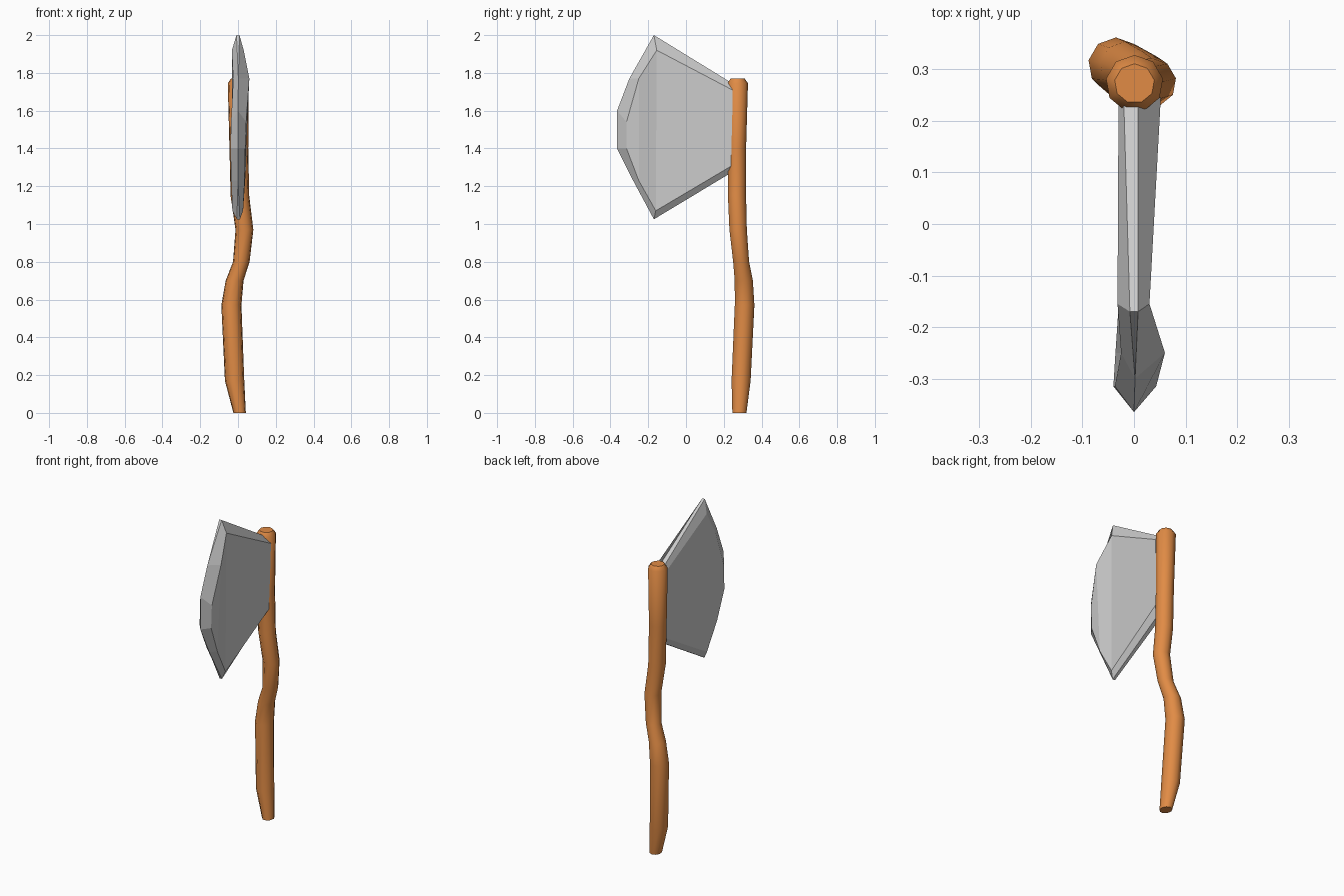
import bpy, bmesh, math

if "Cube" in bpy.data.objects:
    bpy.data.objects.remove(bpy.data.objects["Cube"])


def finish(bm, name):
    bmesh.ops.remove_doubles(bm, verts=bm.verts, dist=0.0005)
    bmesh.ops.recalc_face_normals(bm, faces=bm.faces)
    mesh = bpy.data.meshes.new(name)
    bm.to_mesh(mesh)
    bm.free()
    obj = bpy.data.objects.new(name, mesh)
    bpy.context.collection.objects.link(obj)
    return obj


def loft(name, rings):
    """Skin a list of equal-length point rings and cap both ends."""
    bm = bmesh.new()
    loops = [[bm.verts.new(p) for p in ring] for ring in rings]
    for a, b in zip(loops, loops[1:]):
        for i in range(len(a)):
            j = (i + 1) % len(a)
            bm.faces.new((a[i], a[j], b[j], b[i]))
    bm.faces.new(loops[0][::-1])
    bm.faces.new(loops[-1])
    return finish(bm, name)


# crooked wooden handle: z, x min, x max, y min, y max
sections = [
    (0.00, -0.025, 0.042, 0.243, 0.320),
    (0.17, -0.070, 0.034, 0.238, 0.342),
    (0.57, -0.089, 0.019, 0.255, 0.362),
    (0.70, -0.066, 0.030, 0.255, 0.354),
    (0.80, -0.027, 0.062, 0.247, 0.334),
    (0.97, -0.014, 0.082, 0.227, 0.322),
    (1.15, -0.040, 0.060, 0.219, 0.318),
    (1.40, -0.046, 0.055, 0.219, 0.318),
    (1.745, -0.055, 0.057, 0.217, 0.328),
    (1.77, -0.038, 0.040, 0.234, 0.311),
]
SIDES = 9
rings = []
for z, x0, x1, y0, y1 in sections:
    ring = []
    for i in range(SIDES):
        a = 2 * math.pi * i / SIDES + math.pi / 2
        ring.append(((x0 + x1) / 2 + (x1 - x0) / 2 * math.cos(a),
                     (y0 + y1) / 2 + (y1 - y0) / 2 * math.sin(a), z))
    rings.append(ring)
handle = loft("handle", rings)
wood = bpy.data.materials.new("wood")
wood.diffuse_color = (0.75, 0.26, 0.06, 1)
wood.use_nodes = True
wood.node_tree.nodes["Principled BSDF"].inputs["Base Color"].default_value = wood.diffuse_color
handle.data.materials.append(wood)
bpy.context.view_layer.objects.active = handle
handle.select_set(True)
bpy.ops.object.shade_smooth_by_angle(angle=math.radians(50))

# axe blade: rim outline (y, z, x left, x right), sharp where the x values meet
rim = [
    (0.245, 1.275, -0.015, 0.012), (-0.17, 1.025, -0.006, 0.010),
    (-0.28, 1.23, 0, 0), (-0.365, 1.40, 0, 0), (-0.365, 1.60, 0, 0),
    (-0.30, 1.77, 0.002, 0.002), (-0.17, 2.00, -0.008, 0.008),
    (0.245, 1.745, -0.020, 0.008),
]
# hammered side faces inside the rim: y, z, x left, x right
face = [
    (0.245, 1.31, -0.030, 0.043), (-0.16, 1.07, -0.030, 0.027),
    (-0.25, 1.23, -0.036, 0.035), (-0.315, 1.40, -0.040, 0.038),
    (-0.315, 1.54, -0.037, 0.043), (-0.25, 1.77, -0.025, 0.060),
    (-0.155, 1.92, -0.032, 0.030), (0.245, 1.71, -0.030, 0.052),
]


def side(outline, k):
    return [(p[k], p[0], p[1]) for p in outline]


bm = bmesh.new()
loops = [[bm.verts.new(c) for c in r]
         for r in (side(face, 2), side(rim, 2), side(rim, 3), side(face, 3))]
for a, b in zip(loops, loops[1:]):
    for i in range(len(a)):
        j = (i + 1) % len(a)
        bm.faces.new((a[i], a[j], b[j], b[i]))
# span each side with strips from the edge back to the handle
for loop in (loops[0], loops[3]):
    for i, j in ((0, 1), (1, 2), (2, 3)):
        bm.faces.new((loop[i - 0], loop[j], loop[7 - j], loop[7 - i]))
bm.faces.ensure_lookup_table()
blade = finish(bm, "axe_blade")
